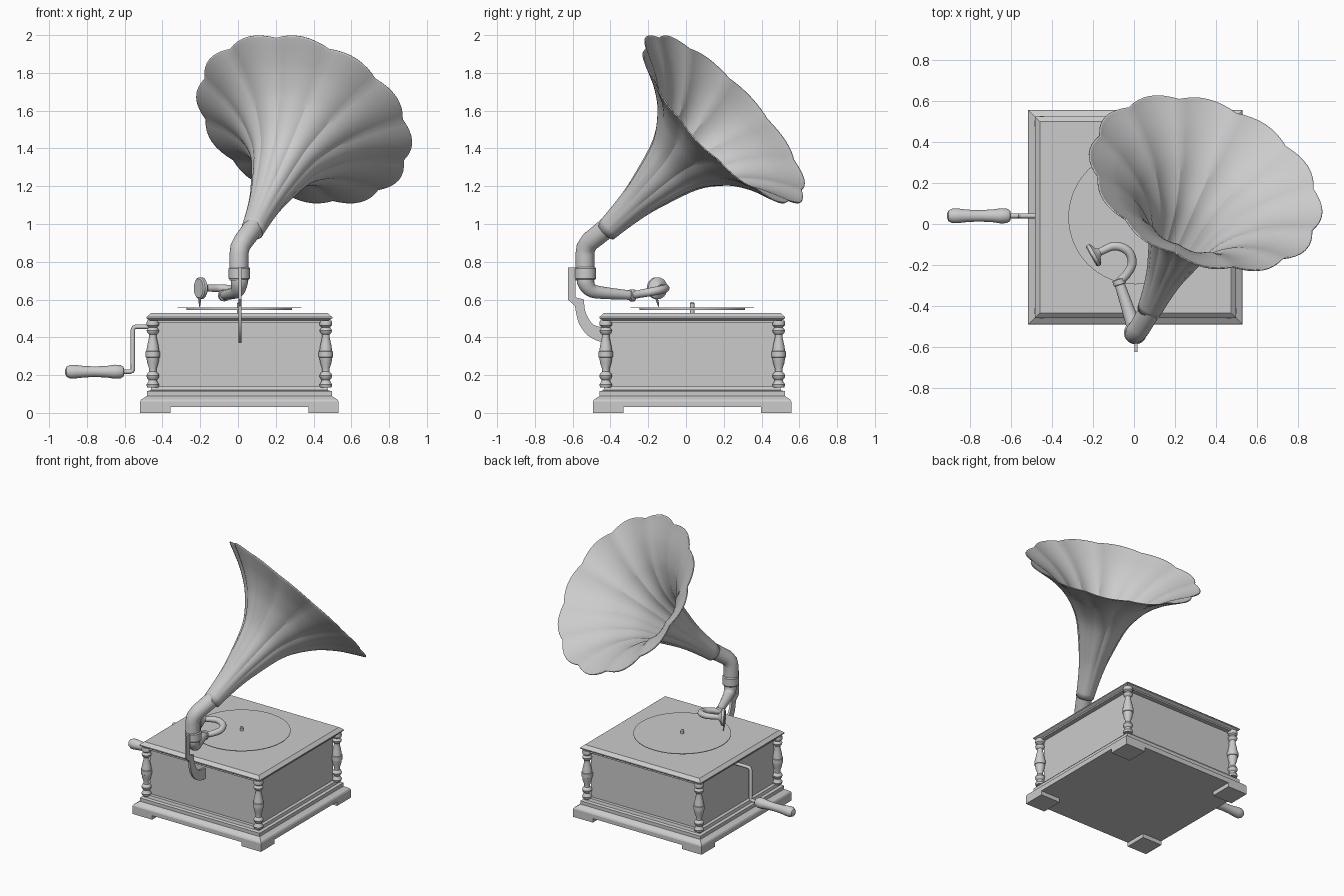
import bpy, bmesh, math
from mathutils import Vector

if "Cube" in bpy.data.objects:
    bpy.data.objects.remove(bpy.data.objects["Cube"])

grey = bpy.data.materials.new("grey")
grey.diffuse_color = (0.6, 0.6, 0.6, 1)
grey.use_nodes = True
grey.node_tree.nodes["Principled BSDF"].inputs["Base Color"].default_value = grey.diffuse_color
CX, CY = 0.007, 0.033          # centre of the cabinet
Z = Vector((0, 0, 1))


def finish(name, bm, smooth=35):
    bmesh.ops.recalc_face_normals(bm, faces=bm.faces)
    me = bpy.data.meshes.new(name)
    bm.to_mesh(me)
    bm.free()
    ob = bpy.data.objects.new(name, me)
    bpy.context.collection.objects.link(ob)
    me.materials.append(grey)
    if smooth:
        bpy.ops.object.select_all(action='DESELECT')
        ob.select_set(True)
        bpy.context.view_layer.objects.active = ob
        bpy.ops.object.shade_smooth_by_angle(angle=math.radians(smooth))
    return ob


def loft(name, path, sides=20, axis=None, phase=0.0, smooth=35):
    """Skin capped rings along a path of (x, y, z, radius)."""
    bm = bmesh.new()
    rings, u, last = [], None, None
    for i, (x, y, z, r) in enumerate(path):
        a, b = path[max(i - 1, 0)], path[min(i + 1, len(path) - 1)]
        t = Vector(axis) if axis else Vector(b[:3]) - Vector(a[:3])
        t.normalize()
        if u is None:
            u = Vector((1, 0, 0)) if abs(t.x) < 0.8 else Vector((0, 1, 0))
        else:
            u = last.rotation_difference(t) @ u
        u = (u - t * u.dot(t)).normalized()
        v, last = t.cross(u), t
        angles = [phase + 2 * math.pi * k / sides for k in range(sides)]
        rings.append([bm.verts.new(Vector((x, y, z)) + r * (math.cos(q) * u + math.sin(q) * v))
                      for q in angles])
    for a, b in zip(rings, rings[1:]):
        for k in range(sides):
            j = (k + 1) % sides
            bm.faces.new((a[k], a[j], b[j], b[k]))
    bm.faces.new(rings[0])
    bm.faces.new(rings[-1])
    return finish(name, bm, smooth)


def lathe(name, profile, origin, axis=(0, 0, 1), sides=24):
    """Turn (distance along axis, radius) pairs about an axis."""
    d = Vector(axis).normalized()
    return loft(name, [(*(Vector(origin) + d * h), r) for h, r in profile], sides, tuple(d))


def square(name, profile):
    """Stack square sections given as (height, half width)."""
    return loft(name, [(CX, CY, z, h * math.sqrt(2)) for z, h in profile],
                4, (0, 0, 1), math.pi / 4, 0)


def spline(pts, steps=6):
    """Smooth curve through points of any dimension."""
    p = [Vector(q) for q in pts]
    p = [2 * p[0] - p[1]] + p + [2 * p[-1] - p[-2]]
    out = []
    for a, b, c, d in zip(p, p[1:], p[2:], p[3:]):
        for k in range(steps):
            t = k / steps
            out.append(0.5 * (2 * b + (c - a) * t + (2 * a - 5 * b + 4 * c - d) * t * t
                              + (3 * b - a - 3 * c + d) * t ** 3))
    return [tuple(q) for q in out + [p[-2]]]


# Cabinet: plinth, body and lid
square("plinth", [(0.03, 0.525), (0.06, 0.525), (0.07, 0.52), (0.085, 0.497), (0.09, 0.49),
                  (0.115, 0.49), (0.12, 0.47), (0.14, 0.465)])
square("body", [(0.13, 0.44), (0.49, 0.44)])
square("lid", [(0.478, 0.472), (0.488, 0.472), (0.50, 0.492), (0.507, 0.492),
               (0.525, 0.472), (0.528, 0.468)])

# Corner feet and turned columns
COLUMN = [(0.135, 0.03), (0.15, 0.034), (0.165, 0.024), (0.175, 0.022), (0.185, 0.031),
          (0.198, 0.034), (0.21, 0.028), (0.218, 0.02), (0.235, 0.02), (0.265, 0.03),
          (0.293, 0.034), (0.295, 0.038), (0.325, 0.038), (0.327, 0.034), (0.36, 0.029),
          (0.40, 0.02), (0.415, 0.02), (0.425, 0.03), (0.437, 0.033), (0.448, 0.026),
          (0.453, 0.022), (0.462, 0.032), (0.475, 0.034), (0.49, 0.03)]
for sx in (-1, 1):
    for sy in (-1, 1):
        lathe("column", COLUMN, (CX + sx * 0.458, CY + sy * 0.458, 0))
        fx, fy = CX + sx * 0.445, CY + sy * 0.445
        loft("foot", [(fx, fy, z, 0.08 * math.sqrt(2)) for z in (0, 0.032)],
             4, (0, 0, 1), math.pi / 4, 0)

# Turntable, record and spindle
lathe("platter", [(0.545, 0.28), (0.557, 0.28)], (CX, CY, 0), sides=64)
lathe("record", [(0.555, 0.328), (0.559, 0.328)], (CX, CY, 0), sides=64)
lathe("spindle", [(0.52, 0.012), (0.58, 0.012), (0.587, 0.007)], (CX, CY, 0), sides=16)

# Crank and handle
crank = [(-0.42, 0.456), (-0.54, 0.456), (-0.551, 0.452), (-0.556, 0.442), (-0.556, 0.232),
         (-0.56, 0.222), (-0.57, 0.218), (-0.62, 0.218)]
loft("crank", [(x, 0.04, z, 0.012) for x, z in crank], 12)
lathe("crank_handle", [(0, 0.012), (0.003, 0.026), (0.02, 0.036), (0.05, 0.037), (0.09, 0.031),
                       (0.15, 0.028), (0.21, 0.030), (0.26, 0.036), (0.285, 0.036),
                       (0.305, 0.026), (0.312, 0.01)], (-0.603, 0.04, 0.218), (-1, 0, 0))

# Flat bracket on the front carrying the horn
arc_in = [(-0.54, 0.60), (-0.535, 0.545), (-0.51, 0.49), (-0.475, 0.46), (-0.38, 0.445)]
arc_out = [(-0.38, 0.37), (-0.455, 0.377), (-0.52, 0.41), (-0.565, 0.47), (-0.582, 0.53),
           (-0.587, 0.565)]
outline = [(-0.625, 0.77), (-0.585, 0.77), (-0.585, 0.612)] + spline(arc_in, 3) \
    + spline(arc_out, 3) + [(-0.625, 0.60)]
bm = bmesh.new()
face = bm.faces.new([bm.verts.new((0.002, y, z)) for y, z in outline])
ext = bmesh.ops.extrude_face_region(bm, geom=[face])
bmesh.ops.translate(bm, vec=(0.016, 0, 0),
                    verts=[v for v in ext["geom"] if isinstance(v, bmesh.types.BMVert)])
finish("bracket", bm)

# Collar and elbow pipe
lathe("collar", [(0.705, 0.05), (0.712, 0.056), (0.765, 0.056), (0.772, 0.05)],
      (CX, -0.532, 0), sides=32)
loft("neck", [(0.005, -0.535, 0.70, 0.05), (0.005, -0.535, 0.84, 0.05),
              (0.01, -0.53, 0.875, 0.051), (0.027, -0.509, 0.907, 0.052),
              (0.076, -0.426, 0.973, 0.054), (0.082, -0.412, 0.986, 0.054)], 28)

# Tone arm: tapered pipe, joint ring, hooked tube, sound box and needle
loft("tone_arm", spline([(CX, -0.532, 0.73, 0.046), (CX, -0.53, 0.69, 0.045),
                         (0.0, -0.505, 0.652, 0.038), (-0.018, -0.45, 0.637, 0.033),
                         (-0.075, -0.28, 0.622, 0.024)]), 20)
lathe("arm_joint", [(-0.016, 0.024), (-0.012, 0.031), (0.012, 0.031), (0.016, 0.024)],
      (-0.073, -0.284, 0.622), (-0.3, 0.95, 0))
loft("hook_tube", spline([(-0.075, -0.285, 0.622, 0.02), (-0.035, -0.245, 0.63, 0.021),
                          (-0.009, -0.19, 0.64, 0.022), (-0.03, -0.132, 0.652, 0.022),
                          (-0.095, -0.108, 0.66, 0.021), (-0.17, -0.138, 0.66, 0.018)]), 16)
lathe("sound_box", [(-0.03, 0.018), (-0.018, 0.026), (-0.008, 0.05), (-0.002, 0.058),
                    (0.014, 0.058), (0.02, 0.05)], (-0.192, -0.15, 0.66), (-0.87, -0.5, 0), 32)
loft("needle", [(-0.203, -0.157, 0.61, 0.007), (-0.203, -0.15, 0.585, 0.006),
                (-0.203, -0.145, 0.562, 0.002)], 8)

# Fluted horn of twelve petals, creased where the petals meet
PETALS, SEG = 12, 8
n = Vector((0.306, 0.691, 0.655)).normalized()
up = (Z - n * n.z).normalized()
side = n.cross(Z).normalized()
mouth = Vector((0.354, 0.207, 1.561))
flare = spline([(0, 0.054), (0.12, 0.067), (0.23, 0.084), (0.33, 0.108), (0.5, 0.158),
                (0.6, 0.208), (0.7, 0.288), (0.76, 0.352), (0.82, 0.437), (0.86, 0.51),
                (0.89, 0.57), (0.905, 0.598)], 3)
bm = bmesh.new()
rings = []
for t, r in flare:
    depth = 0.05 * min(1, t / 0.35)
    ring = []
    for k in range(PETALS * SEG):
        q = 2 * math.pi * k / (PETALS * SEG)
        rr = r * (1 - depth * (1 - abs(math.sin(q * PETALS / 2))))
        ring.append(bm.verts.new(mouth + n * (t - 0.912) + rr * (math.cos(q) * up + math.sin(q) * side)))
    rings.append(ring)
for a, b in zip(rings, rings[1:]):
    for k in range(len(a)):
        j = (k + 1) % len(a)
        bm.faces.new((a[k], a[j], b[j], b[k]))
horn = finish("horn", bm, 22)
wall = horn.modifiers.new("wall", 'SOLIDIFY')
wall.thickness = 0.006
